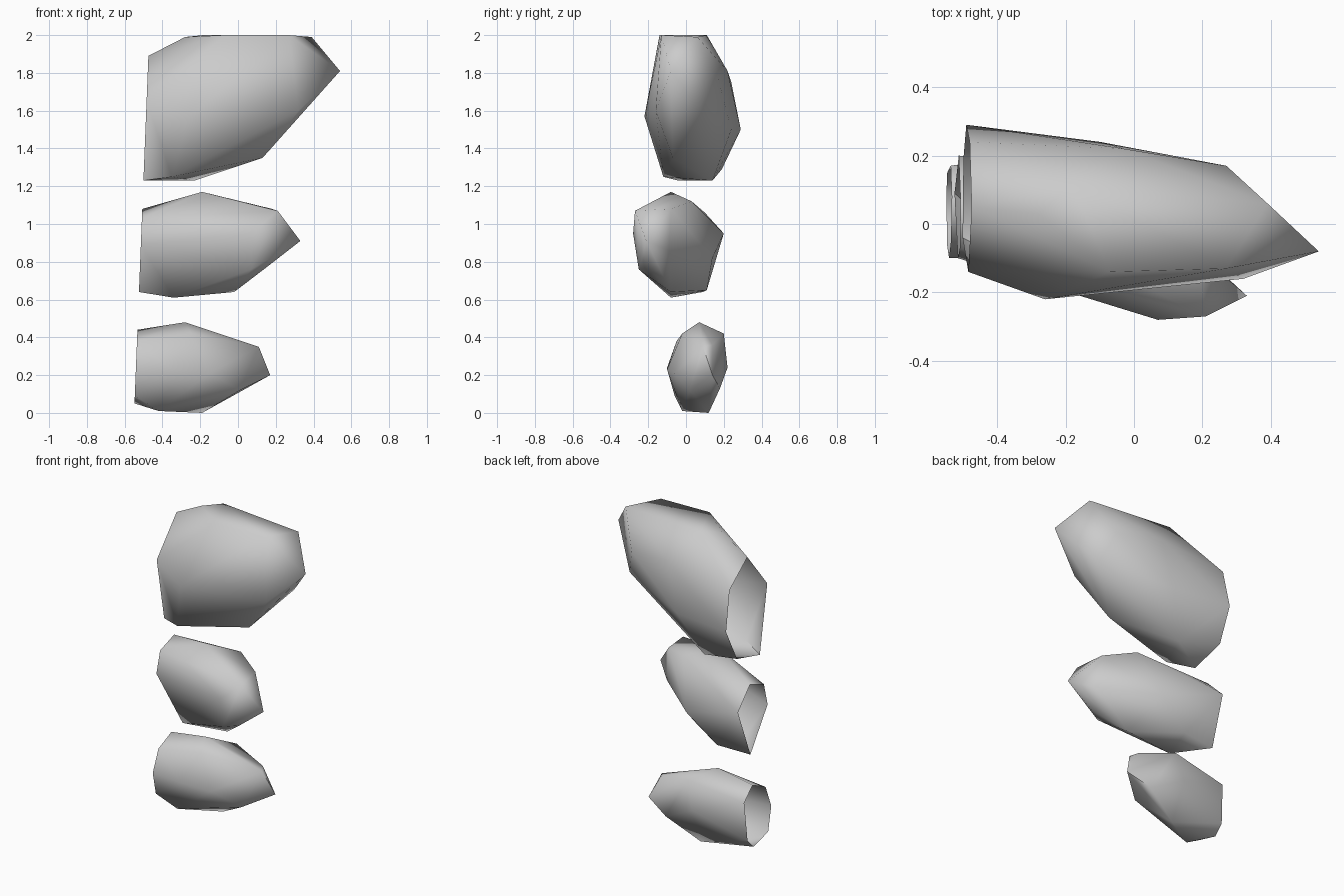
import bpy
import bmesh
import math

# Remove the default cube only
default_cube = bpy.data.objects.get("Cube")
if default_cube:
    bpy.data.objects.remove(default_cube, do_unlink=True)

# One plain stone colour
stone = bpy.data.materials.new("stone_grey")
stone.use_nodes = True
stone_colour = (.6, .6, .6, 1)
stone.diffuse_color = stone_colour
stone.node_tree.nodes["Principled BSDF"].inputs["Base Color"].default_value = stone_colour


def cut_x(z):
    """Position of the slightly leaning plane that slices all stones open."""
    return -.55 + .04 * z


def make_stone(name, rim, corners):
    """Wrap a convex shell around the corners, left open along the sliced rim.

    rim     : (y, z) points lying on the slicing plane
    corners : (x, y, z) points of the body
    """
    bm = bmesh.new()
    rim_points = [(cut_x(z), y, z) for y, z in rim]
    for point in rim_points + corners:
        bm.verts.new(point)

    hull = bmesh.ops.convex_hull(bm, input=list(bm.verts))
    buried = {item for item in hull["geom_interior"] + hull["geom_unused"]
              if isinstance(item, bmesh.types.BMVert) and item.is_valid}
    bmesh.ops.delete(bm, geom=list(buried), context='VERTS')
    bmesh.ops.recalc_face_normals(bm, faces=list(bm.faces))

    # Open the sliced end
    sliced = [face for face in bm.faces
              if all(abs(v.co.x - cut_x(v.co.z)) < .001 for v in face.verts)]
    bmesh.ops.delete(bm, geom=sliced, context='FACES')

    mesh = bpy.data.meshes.new(name)
    bm.to_mesh(mesh)
    bm.free()
    mesh.materials.append(stone)
    stone_object = bpy.data.objects.new(name, mesh)
    bpy.context.collection.objects.link(stone_object)

    # Soft shading with only the hardest creases kept sharp
    bpy.ops.object.select_all(action='DESELECT')
    stone_object.select_set(True)
    bpy.context.view_layer.objects.active = stone_object
    bpy.ops.object.shade_smooth_by_angle(angle=math.radians(70))
    return stone_object


# Large upper stone
make_stone(
    "upper_stone",
    rim=[(.05, 1.89), (-.14, 1.65), (-.04, 1.23),
         (.19, 1.29), (.29, 1.5), (.24, 1.75)],
    corners=[
        # top
        (-.28, .03, 1.99), (-.18, .11, 2), (-.07, -.14, 2),
        (.27, -.13, 2), (.39, .06, 1.99),
        # pointed end
        (.54, -.08, 1.81), (.32, -.16, 1.6), (.34, .09, 1.59), (.27, .17, 1.77),
        # back
        (-.03, .22, 1.81), (-.1, .24, 1.5),
        # front
        (-.26, -.22, 1.57),
        # underside
        (.13, -.07, 1.35), (-.23, .14, 1.23), (-.35, -.12, 1.25),
    ])

# Middle stone
make_stone(
    "middle_stone",
    rim=[(.07, 1.08), (-.07, 1.03), (-.1, .89), (.09, .64), (.2, .95)],
    corners=[
        # top
        (-.19, -.08, 1.17), (0, .03, 1.12), (-.35, .1, 1.06),
        (.18, -.08, 1.08), (.21, -.27, 1.07),
        # pointed end
        (.33, -.21, .91), (.2, -.09, .86), (.15, -.2, .77),
        # front
        (.07, -.28, .95), (.07, -.25, .76),
        # back and underside
        (-.1, .14, .82), (-.3, .11, .65), (-.02, -.08, .64), (-.34, -.08, .61),
    ])

# Small lower stone
make_stone(
    "lower_stone",
    rim=[(.08, .44), (-.05, .38), (-.1, .24), (-.06, .09),
         (.09, .05), (.15, .11), (.17, .36)],
    corners=[
        # top
        (-.28, .07, .48), (-.15, .2, .42), (-.25, -.02, .42),
        # pointed end
        (.11, .09, .35), (.08, .14, .36), (.17, .14, .2),
        # back and front
        (-.2, .22, .24), (-.15, -.06, .21), (-.35, -.1, .23),
        # underside
        (.02, .18, .13), (.01, .02, .12), (-.19, .12, 0), (-.42, -.02, .01),
    ])
